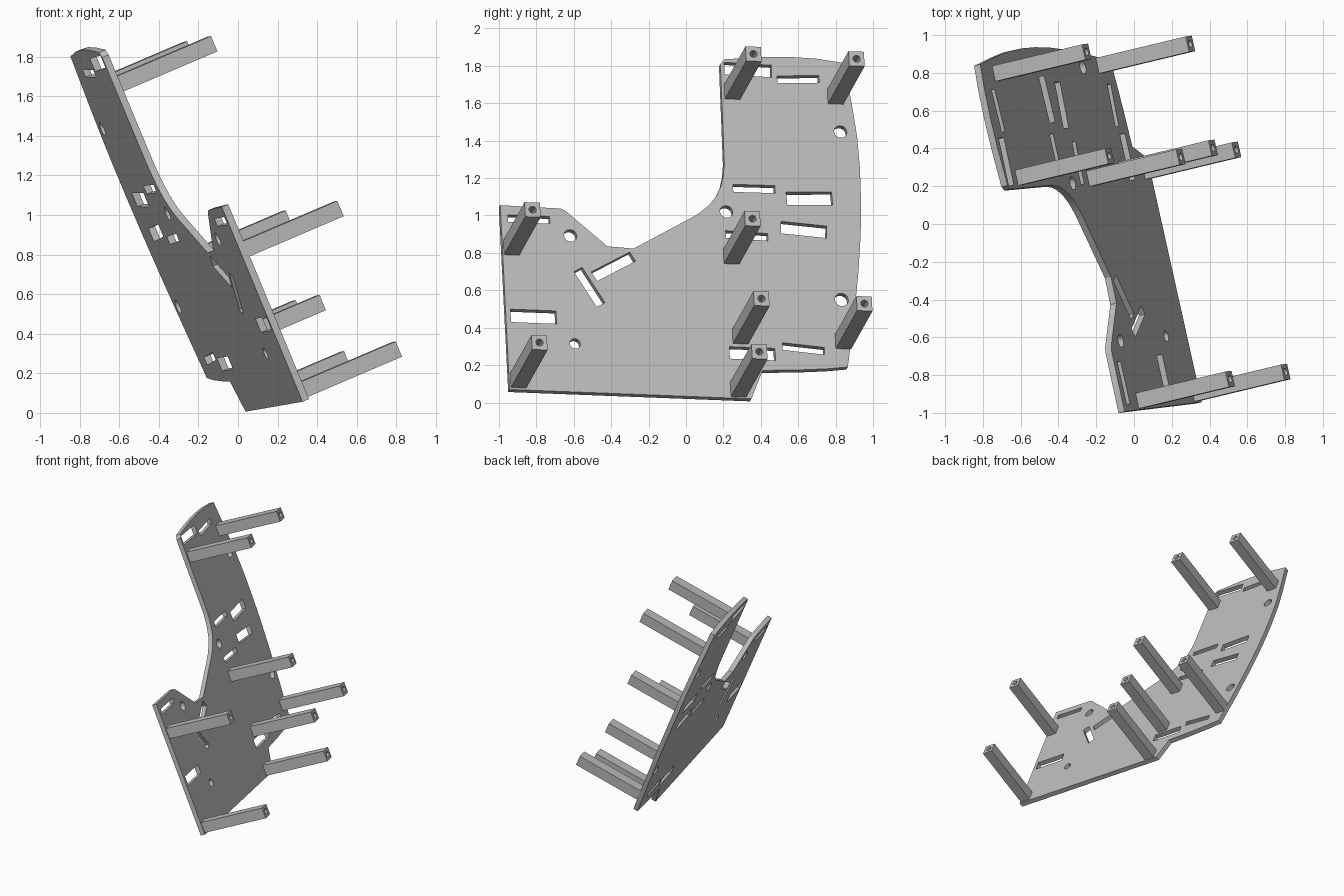
import bpy
from math import cos, sin, pi, radians
from mathutils import Vector, Matrix

cube = bpy.data.objects.get("Cube")
if cube:
    bpy.data.objects.remove(cube, do_unlink=True)

# Tilted frame of the plate: u runs along its lower edge, v up it, n along the posts
N = Vector((0.898, 0.215, 0.3835)).normalized()
U = Vector((-0.223, 0.974, -0.04))
U = (U - N * U.dot(N)).normalized()
V = N.cross(U)
ORIGIN = Vector((0.163, 0, 0))
THICK, POST_LEN, POST_SIDE = 0.036, 0.53, 0.084


def frame(origin):
    m = Matrix((U, V, N)).transposed().to_4x4()
    m.translation = origin
    return m


def on_plate(y, z):
    """Point of the plate's upper face at a given y and z."""
    return Vector((ORIGIN.x - (N.y * y + N.z * z) / N.x, y, z))


def local(y, z):
    p = on_plate(y, z) - ORIGIN
    return Vector((p.dot(U), p.dot(V)))


def rect(c, length, width, angle=0):
    a = radians(angle)
    d, e = Vector((cos(a), sin(a))) * length / 2, Vector((-sin(a), cos(a))) * width / 2
    return [c - d - e, c + d - e, c + d + e, c - d + e]


def circle(c, r, n=24):
    return [c + Vector((cos(2 * pi * i / n), sin(2 * pi * i / n))) * r for i in range(n)]


def extrude_loops(name, loops, depth, matrix, mat):
    """Filled flat curve with holes, extruded and turned into a mesh."""
    cu = bpy.data.curves.new(name, 'CURVE')
    cu.dimensions, cu.fill_mode, cu.extrude = '2D', 'BOTH', depth / 2
    for loop in loops:
        s = cu.splines.new('POLY')
        s.points.add(len(loop) - 1)
        for pt, co in zip(s.points, loop):
            pt.co = (co.x, co.y, 0, 1)
        s.use_cyclic_u = True
    ob = bpy.data.objects.new(name, cu)
    bpy.context.collection.objects.link(ob)
    ob.matrix_world = matrix
    bpy.ops.object.select_all(action='DESELECT')
    ob.select_set(True)
    bpy.context.view_layer.objects.active = ob
    bpy.ops.object.convert(target='MESH')
    ob = bpy.context.view_layer.objects.active
    ob.data.materials.clear()
    ob.data.materials.append(mat)
    bpy.ops.object.shade_smooth_by_angle(angle=radians(25))


grey = bpy.data.materials.new("light grey")
grey.use_nodes = True
grey.diffuse_color = (0.5, 0.5, 0.5, 1)
grey.node_tree.nodes["Principled BSDF"].inputs["Base Color"].default_value = (0.5, 0.5, 0.5, 1)

# Plate outline
outline = [
    (-0.993, 1.055), (-0.67, 1.037), (-0.645, 1.025), (-0.42, 0.835), (-0.28, 0.823),
    (0.02, 0.983), (0.07, 1.012), (0.12, 1.052), (0.16, 1.1), (0.186, 1.155), (0.2, 1.215),
    (0.205, 1.28), (0.184, 1.81), (0.205, 1.835), (0.4, 1.847), (0.55, 1.848), (0.7, 1.838),
    (0.845, 1.815), (0.89, 1.575), (0.915, 1.42), (0.93, 1.25), (0.936, 1.08), (0.934, 0.9),
    (0.922, 0.7), (0.9, 0.47), (0.865, 0.19), (0.75, 0.18), (0.6, 0.174), (0.41, 0.172),
    (0.35, 0.02), (-0.943, 0.07)]

# Slots: y, z, length, width, angle
slots = [
    (0.331, 1.779, 0.258, 0.07, -1.5), (0.6, 1.728, 0.23, 0.042, 3),
    (0.364, 1.143, 0.23, 0.044, 0.5), (0.66, 1.09, 0.25, 0.075, 2.5),
    (0.63, 0.924, 0.25, 0.07, -4), (0.325, 0.892, 0.23, 0.042, -2),
    (0.355, 0.262, 0.25, 0.07, 0), (0.628, 0.288, 0.23, 0.042, -4.5),
    (-0.815, 0.46, 0.25, 0.075, 0), (-0.84, 0.98, 0.23, 0.042, 0),
    (-0.516, 0.617, 0.23, 0.054, -60), (-0.388, 0.727, 0.25, 0.06, 29.7)]

# Round holes: y, z, radius
holes = [(0.826, 1.448, 0.035), (0.832, 0.55, 0.037), (0.216, 1.02, 0.035),
         (-0.618, 0.892, 0.035), (-0.593, 0.315, 0.029)]

loops = [[local(*p) for p in outline]]
loops += [rect(local(y, z), l, w, a) for y, z, l, w, a in slots]
loops += [circle(local(y, z), r) for y, z, r in holes]
extrude_loops("mounting_plate", loops, THICK, frame(ORIGIN - N * THICK / 2), grey)

# Square posts with a bore, placed by the y and z of their tips
tips = [(0.361, 1.864), (0.912, 1.838), (-0.82, 1.031), (0.356, 0.983),
        (0.404, 0.556), (0.954, 0.529), (0.393, 0.272), (-0.783, 0.321)]
zero = Vector((0, 0))
for i, (y, z) in enumerate(tips):
    base = on_plate(y - N.y * POST_LEN, z - N.z * POST_LEN)
    extrude_loops(f"post_{i + 1}", [rect(zero, POST_SIDE, POST_SIDE), circle(zero, 0.02, 16)],
                  POST_LEN, frame(base + N * POST_LEN / 2), grey)
